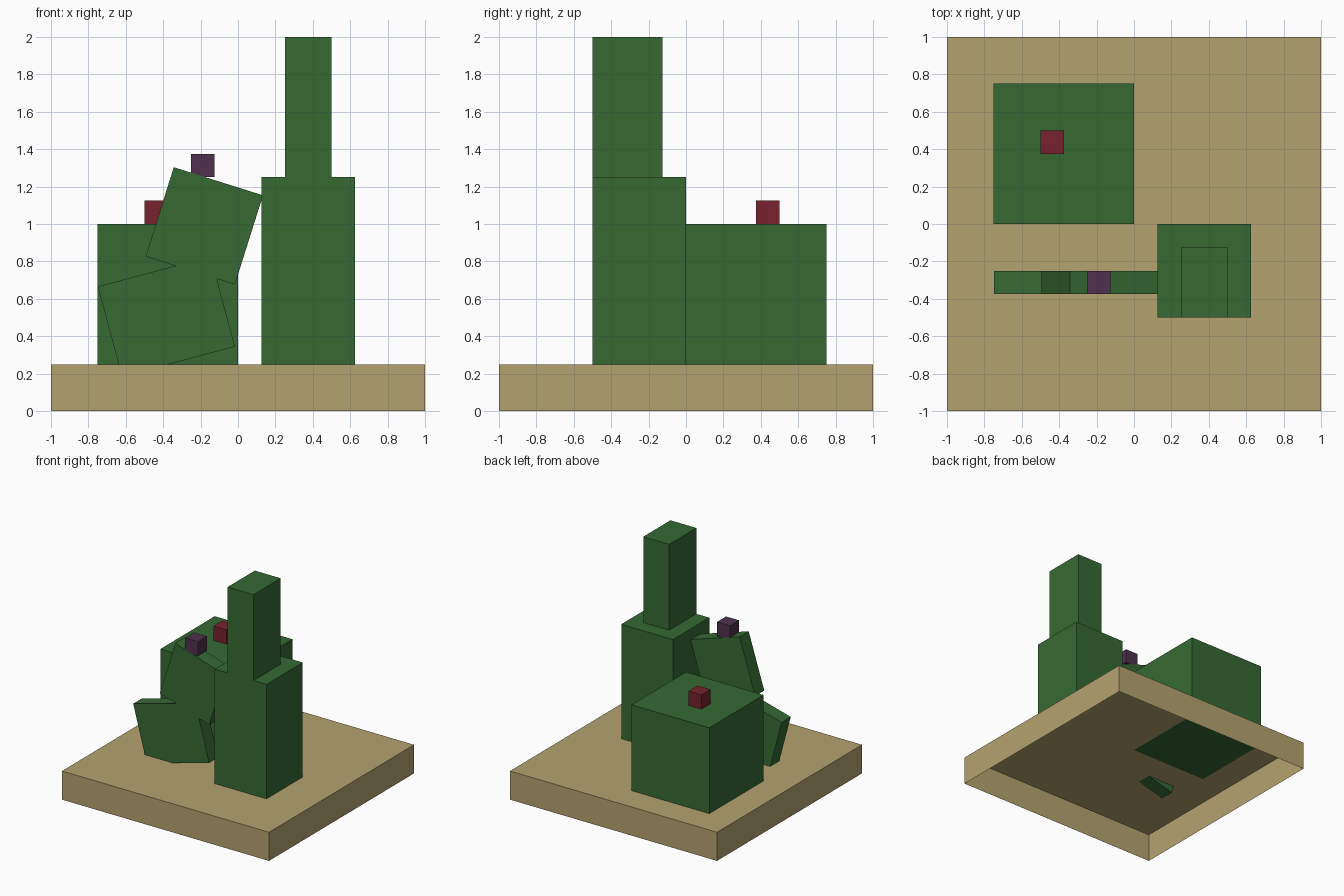
import bpy, bmesh, math
from mathutils import Matrix

if "Cube" in bpy.data.objects:
    bpy.data.objects.remove(bpy.data.objects["Cube"])


def material(name, rgb):
    m = bpy.data.materials.new(name)
    m.diffuse_color = (*rgb, 1)
    m.use_nodes = True
    m.node_tree.nodes["Principled BSDF"].inputs["Base Color"].default_value = m.diffuse_color
    return m


tan = material("sand tan", (0.462, 0.366, 0.162))
green = material("cactus green", (0.037, 0.141, 0.034))
red = material("dark red", (0.188, 0.016, 0.027))
purple = material("dull purple", (0.080, 0.030, 0.076))


def box(name, lo, hi, mat, tilt=0, open_bottom=False):
    """Box between two corners, tilted about its centre in the front plane."""
    size = [b - a for a, b in zip(lo, hi)]
    bm = bmesh.new()
    bmesh.ops.create_cube(bm, size=1, matrix=Matrix.Diagonal((*size, 1)))
    if open_bottom:
        bm.normal_update()
        low = [f for f in bm.faces if f.normal.z < -0.9]
        bmesh.ops.delete(bm, geom=low, context='FACES_ONLY')
    mesh = bpy.data.meshes.new(name)
    bm.to_mesh(mesh)
    bm.free()
    mesh.materials.append(mat)
    ob = bpy.data.objects.new(name, mesh)
    ob.location = [(a + b) / 2 for a, b in zip(lo, hi)]
    ob.rotation_euler.y = math.radians(tilt)
    bpy.context.collection.objects.link(ob)
    return ob


def slab(name, x, z, w, h, tilt):
    """Thin tilted slab centred on (x, z)."""
    box(name, (x - w / 2, -0.375, z - h / 2), (x + w / 2, -0.25, z + h / 2), green, tilt)


# Ground plate, hollow underneath
box("ground_plate", (-1, -1, 0), (1, 1, 0.25), tan, open_bottom=True)

# Large block at the back
box("back_block", (-0.75, 0, 0.25), (0, 0.75, 1), green)

# Stepped tower
box("tower_lower", (0.125, -0.5, 0.25), (0.625, 0, 1.25), green, open_bottom=True)
box("tower_upper", (0.25, -0.5, 1.25), (0.5, -0.125, 2), green)

# Two tilted thin slabs, one growing from the other
slab("slab_lower", -0.383, 0.505, 0.625, 0.5, -15)
slab("slab_upper", -0.18, 0.99, 0.5, 0.5, 17.5)

# Small fruit cubes
box("red_fruit", (-0.5, 0.375, 1), (-0.375, 0.5, 1.125), red)
box("purple_fruit", (-0.25, -0.375, 1.25), (-0.125, -0.25, 1.375), purple)
